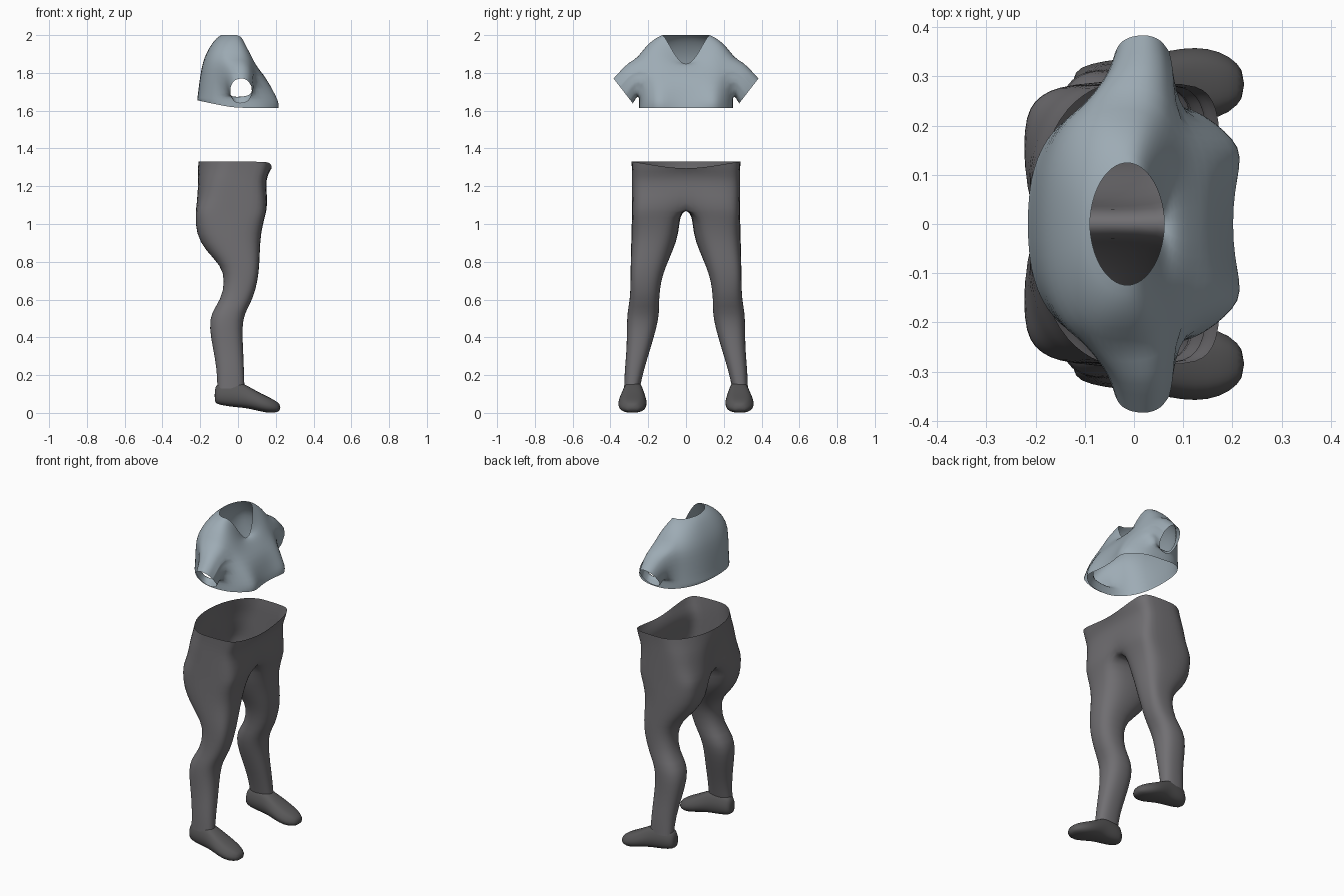
import bpy, bmesh
from math import sin, cos, pi, atan2, copysign

if "Cube" in bpy.data.objects:
    bpy.data.objects.remove(bpy.data.objects["Cube"])


def material(name, rgb):
    m = bpy.data.materials.new(name)
    m.use_nodes = True
    m.diffuse_color = (*rgb, 1)
    m.node_tree.nodes["Principled BSDF"].inputs["Base Color"].default_value = (*rgb, 1)
    return m


def power(v, p):
    return copysign(abs(v) ** p, v)


def skin(bm, rings, closed):
    """Join neighbouring rings of points with quads."""
    rows = [[bm.verts.new(p) for p in ring] for ring in rings]
    n = len(rows[0])
    for a, b in zip(rows, rows[1:]):
        for i in range(n if closed else n - 1):
            j = (i + 1) % n
            bm.faces.new((a[i], a[j], b[j], b[i]))
    return rows


def finish(bm, name, mat):
    """Turn the +y half into a smooth object mirrored across y."""
    bmesh.ops.recalc_face_normals(bm, faces=bm.faces)
    me = bpy.data.meshes.new(name)
    bm.to_mesh(me)
    bm.free()
    me.materials.append(mat)
    me.polygons.foreach_set("use_smooth", [True] * len(me.polygons))
    ob = bpy.data.objects.new(name, me)
    bpy.context.collection.objects.link(ob)
    mirror = ob.modifiers.new("Mirror", "MIRROR")
    mirror.use_axis = (False, True, False)
    mirror.merge_threshold = 0.0005
    sub = ob.modifiers.new("Smooth", "SUBSURF")
    sub.levels = sub.render_levels = 1


shirt_blue = material("shirt blue grey", (0.34, 0.41, 0.46))
trouser_grey = material("trouser grey", (0.165, 0.16, 0.17))
shoe_grey = material("shoe dark grey", (0.1, 0.098, 0.1))

# Hips: z, front x, back x, half width, back roundness, seat crease
HIPS = [
    (1.33, 0.178, -0.21, 0.29, 2.1, 0), (1.28, 0.168, -0.215, 0.287, 2.3, 0),
    (1.23, 0.145, -0.22, 0.287, 2.6, 0.015), (1.15, 0.155, -0.225, 0.287, 3, 0.035),
]
# Legs: z, front x, back x, inner y, outer y
LEG = [
    (1.08, 0.155, -0.225, 0, 0.287), (1.045, 0.145, -0.225, 0.033, 0.287),
    (0.95, 0.122, -0.225, 0.036, 0.29), (0.86, 0.117, -0.175, 0.068, 0.292),
    (0.78, 0.114, -0.09, 0.104, 0.294), (0.7, 0.105, -0.07, 0.132, 0.294),
    (0.6, 0.08, -0.09, 0.143, 0.297), (0.53, 0.035, -0.145, 0.14, 0.312),
    (0.45, 0.022, -0.153, 0.155, 0.314), (0.34, 0.028, -0.133, 0.188, 0.314),
    (0.23, 0.032, -0.112, 0.222, 0.325), (0.13, 0.035, -0.11, 0.245, 0.328),
]
N = 20
circle = [(cos(2 * pi * k / N), sin(2 * pi * k / N)) for k in range(N)]
rings = []
for z, f, b, w, roundness, crease in HIPS:
    ring = []
    for c, s in circle:
        y = 0 if s < -0.5 else w / 2 * (1 + power(s, 0.6))
        e = 6 if c > 0 else roundness
        r = max(0, 1 - (y / w) ** e) ** (1 / e)
        x = (f + b) / 2 + copysign((f - b) / 2 * r, c)
        if c < 0:
            x += crease * max(0, 1 - y / 0.1)
        dip = 0.045 * max(c, 0) * (1 - y / w) if z > 1.3 else 0
        ring.append((x, y, z - dip))
    rings.append(ring)
for z, f, b, inner, outer in LEG:
    ring = []
    for c, s in circle:
        # The outer front of the thigh is the squarest
        if c > 0 and s > 0:
            p = 0.45 if z > 1 else 0.6 if z > 0.65 else 0.8
        else:
            p = 0.6 if z > 1 else 0.75 if z > 0.9 else 0.85
        x = (f + b) / 2 + (f - b) / 2 * power(c, p)
        y = (inner + outer) / 2 + (outer - inner) / 2 * power(s, p)
        if inner == 0 and s < -0.5:
            y = 0
        ring.append((x, y, z))
    rings.append(ring)
bm = bmesh.new()
skin(bm, rings, True)
centre = [f for f in bm.faces if all(v.co.y < 1e-5 for v in f.verts)]
bmesh.ops.delete(bm, geom=centre, context="FACES")
finish(bm, "trousers", trouser_grey)

# Shoes: x, centre y, half width, bottom z, top z
SHOE = [
    (-0.124, 0.276, 0.022, 0.06, 0.12), (-0.113, 0.277, 0.044, 0.045, 0.16),
    (-0.06, 0.279, 0.055, 0.035, 0.17), (0.0, 0.28, 0.06, 0.028, 0.17),
    (0.04, 0.281, 0.067, 0.025, 0.15), (0.1, 0.283, 0.078, 0.012, 0.115),
    (0.15, 0.284, 0.077, 0.0, 0.09), (0.195, 0.284, 0.06, 0.0, 0.068),
    (0.225, 0.284, 0.028, 0.01, 0.045),
]
rings = []
for x, mid, w, lo, hi in SHOE:
    ring = []
    for k in range(16):
        c, s = cos(2 * pi * k / 16), sin(2 * pi * k / 16)
        wide = w * (1 if s < 0.3 else 0.88)
        ring.append((x, mid + wide * power(c, 0.75), (lo + hi) / 2 + (hi - lo) / 2 * power(s, 0.75)))
    rings.append(ring)
bm = bmesh.new()
rows = skin(bm, rings, True)
bm.faces.new(rows[0])
bm.faces.new(rows[-1])
finish(bm, "shoes", shoe_grey)

# Shirt body: z, front x, back x, half width, front dip
BODY = [
    (1.615, 0.2, -0.215, 0.25, 0), (1.64, 0.195, -0.218, 0.25, 0),
    (1.675, 0.185, -0.214, 0.25, 0), (1.75, 0.162, -0.206, 0.252, 0),
    (1.82, 0.135, -0.195, 0.258, 0.03), (1.88, 0.11, -0.18, 0.256, 0.06),
    (1.94, 0.09, -0.15, 0.216, 0.1), (1.985, 0.075, -0.115, 0.162, 0.14),
    (2.0, 0.062, -0.09, 0.125, 0.155),
]
M = 16
rings = []
for z, f, b, w, dip in BODY:
    ring = []
    for k in range(M + 1):
        t = pi * k / M
        c, s = cos(t), sin(t) if 0 < k < M else 0
        p = 1 if z > 1.95 else 0.85 if c < 0 else 0.6 if z < 1.8 else 0.72
        x = (f + b) / 2 + (f - b) / 2 * power(c, p)
        y = w * s ** (1.05 if z > 1.99 else 0.8)
        # Chest fullness either side of the middle
        if c > 0:
            x += 0.05 * max(0, 1 - abs(y - 0.15) / 0.1) * max(0, 1 - abs(z - 1.65) / 0.15)
        hem = 0.04 * max(-c, 0) if z < 1.63 else 0.025 * max(-c, 0) if z < 1.66 else 0
        ring.append((x, y, z + hem - dip * max(c, 0) ** 3))
    rings.append(ring)
bm = bmesh.new()
skin(bm, rings, False)

# Sleeves: open the side of the body and grow rings outwards
hole = []
for f in bm.faces:
    m = f.calc_center_median()
    if m.y > 0.2 and -0.09 < m.x < 0.09 and 1.7 < m.z < 1.9:
        hole.append(f)
inside = set(hole)
rim = {e for f in hole for e in f.edges if sum(g in inside for g in e.link_faces) == 1}
bmesh.ops.delete(bm, geom=hole, context="FACES")
angles = {v: atan2((v.co.z - 1.775) / 0.09, v.co.x / 0.08) for e in rim for v in e.verts}


def grow(edges, cx, cz, rx, rz, y_low, y_high):
    new = {}
    for v in {v for e in edges for v in e.verts}:
        a = angles[v]
        y = y_low + (y_high - y_low) * (sin(a) + 1) / 2
        new[v] = bm.verts.new((cx + rx * cos(a), y, cz + rz * sin(a)))
        angles[new[v]] = a
    out = []
    for e in edges:
        p, q = e.verts
        bm.faces.new((p, q, new[q], new[p]))
        out.append(bm.edges.get((new[p], new[q])))
    return out


rim = grow(rim, 0.008, 1.763, 0.078, 0.096, 0.258, 0.305)
rim = grow(rim, 0.015, 1.73, 0.068, 0.08, 0.268, 0.35)
rim = grow(rim, 0.016, 1.703, 0.06, 0.069, 0.278, 0.385)
finish(bm, "shirt", shirt_blue)
